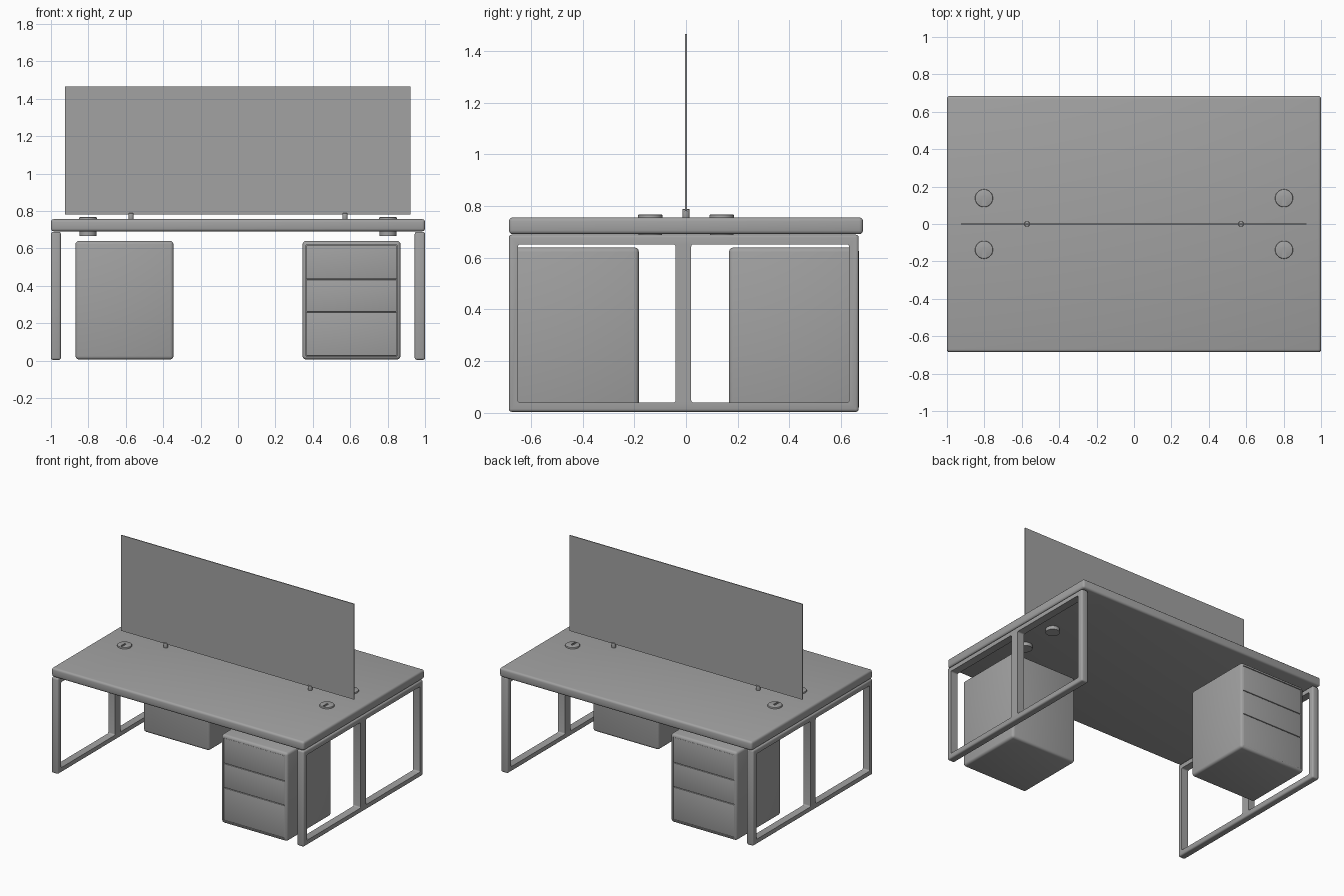
import bpy
import math

if "Cube" in bpy.data.objects:
    bpy.data.objects.remove(bpy.data.objects["Cube"], do_unlink=True)

GREY = (0.36, 0.36, 0.36, 1)
grey = bpy.data.materials.new("plain grey")
grey.use_nodes = True
grey.diffuse_color = GREY
grey.node_tree.nodes["Principled BSDF"].inputs["Base Color"].default_value = GREY


def apply(obj, kind, **settings):
    bpy.context.view_layer.objects.active = obj
    mod = obj.modifiers.new(kind.title(), kind)
    for key, value in settings.items():
        setattr(mod, key, value)
    bpy.ops.object.modifier_apply(modifier=mod.name)


def finish(obj, name):
    obj.name = name
    if not obj.data.materials:
        obj.data.materials.append(grey)
    bpy.ops.object.select_all(action='DESELECT')
    obj.select_set(True)
    bpy.context.view_layer.objects.active = obj
    bpy.ops.object.shade_smooth_by_angle(angle=math.radians(35))
    return obj


def box(name, x, y, z, bevel=0.0):
    """Box from (min, max) ranges, with optionally rounded edges."""
    bpy.ops.mesh.primitive_cube_add(size=1, location=[sum(r) / 2 for r in (x, y, z)])
    obj = bpy.context.object
    obj.scale = [r[1] - r[0] for r in (x, y, z)]
    bpy.ops.object.transform_apply(location=False, rotation=False, scale=True)
    if bevel:
        apply(obj, 'BEVEL', width=bevel, segments=3)
    return finish(obj, name)


def cylinder(name, x, y, z, radius, bevel=0.0, sides=32):
    bpy.ops.mesh.primitive_cylinder_add(
        vertices=sides, radius=radius, depth=z[1] - z[0], location=(x, y, sum(z) / 2))
    obj = bpy.context.object
    if bevel:
        apply(obj, 'BEVEL', width=bevel, segments=2, limit_method='ANGLE', angle_limit=0.8)
    return finish(obj, name)


def cut(obj, cutter):
    apply(obj, 'BOOLEAN', operation='DIFFERENCE', object=cutter, solver='EXACT')
    bpy.data.objects.remove(cutter, do_unlink=True)
    return finish(obj, obj.name)


# Desk top
box("desk_top", (-1, 1), (-0.685, 0.685), (0.691, 0.756), 0.015)

# End frames: closed loops with a middle post
for side, x in (("left", (0.945, 1.0)), ("right", (-1.0, -0.947))):
    frame = box(side + "_leg_frame", x, (-0.685, 0.668), (0.004, 0.689), 0.011)
    for y in ((-0.65, -0.04), (0.02, 0.631)):
        hole = box("hole", (x[0] - 0.1, x[1] + 0.1), y, (0.04, 0.652), 0.009)
        cut(frame, hole)

# Drawer pedestals: one faces the front, its twin is turned to the back
for side, turn in (("front", 1), ("back", -1)):
    def xr(a, b):
        return tuple(sorted((a * turn, b * turn)))

    def yr(a, b):
        return tuple(sorted((a * turn - 0.008, b * turn - 0.008)))

    case = box(side + "_pedestal_case", xr(0.345, 0.869), yr(-0.677, -0.174),
               (0.006, 0.64), 0.018)
    cut(case, box("recess", xr(0.364, 0.85), yr(-0.8, -0.655), (0.026, 0.618)))
    for level, z in (("lower", (0.028, 0.259)), ("middle", (0.263, 0.433)),
                     ("upper", (0.437, 0.616))):
        box(f"{side}_{level}_drawer", xr(0.366, 0.848), yr(-0.674, -0.65), z, 0.002)

# Cable grommets through the top, each with a slotted cap
for sx in (-1, 1):
    for sy in (-1, 1):
        x, y = 0.802 * sx, 0.138 * sy
        tag = ("left" if sx > 0 else "right") + ("_back" if sy > 0 else "_front")
        cylinder(tag + "_grommet_sleeve", x, y, (0.666, 0.75), 0.046)
        cap = cylinder(tag + "_grommet_cap", x, y, (0.745, 0.767), 0.048, 0.005)
        cut(cap, box("slot", (x - 0.007, x + 0.007), (y - 0.036, y + 0.01), (0.759, 0.8)))

# Privacy screen on two short posts
box("privacy_screen", (-0.924, 0.921), (-0.003, 0.003), (0.78, 1.465))
for side, x in (("left", 0.572), ("right", -0.572)):
    post = cylinder(side + "_screen_post", x, 0, (0.75, 0.788), 0.014, 0.002, 24)
    cut(post, box("slit", (x - 0.1, x + 0.1), (-0.0035, 0.0035), (0.779, 0.9)))
